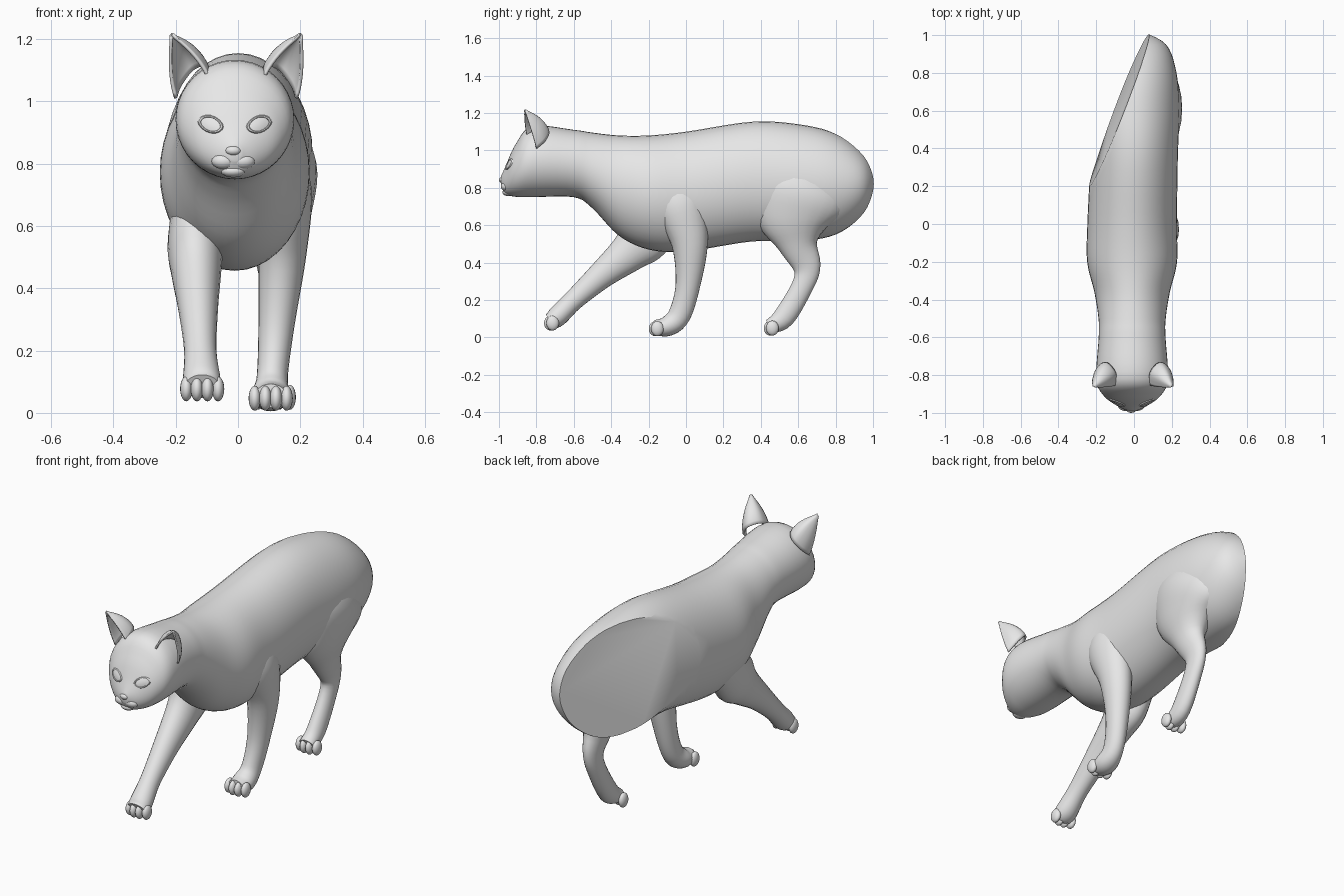
import bpy, bmesh, math
from mathutils import Vector
from mathutils.bvhtree import BVHTree

if "Cube" in bpy.data.objects:
    bpy.data.objects.remove(bpy.data.objects["Cube"])

fur = bpy.data.materials.new("plain_grey")
fur.diffuse_color = (0.8, 0.8, 0.8, 1)
fur.use_nodes = True
fur.node_tree.nodes["Principled BSDF"].inputs["Base Color"].default_value = fur.diffuse_color
MID = -0.01  # symmetry line of the head


def finish(bm, name, angle=50):
    bmesh.ops.recalc_face_normals(bm, faces=bm.faces)
    me = bpy.data.meshes.new(name)
    bm.to_mesh(me)
    bm.free()
    ob = bpy.data.objects.new(name, me)
    bpy.context.collection.objects.link(ob)
    me.materials.append(fur)
    bpy.ops.object.select_all(action='DESELECT')
    ob.select_set(True)
    bpy.context.view_layer.objects.active = ob
    bpy.ops.object.shade_smooth_by_angle(angle=math.radians(angle))
    return ob


def smooth_rows(rows, steps):
    """Catmull-Rom interpolation between rows of numbers."""
    out = []
    for i in range(len(rows) - 1):
        a, b = rows[max(i - 1, 0)], rows[i]
        c, d = rows[i + 1], rows[min(i + 2, len(rows) - 1)]
        for s in range(steps):
            t = s / steps
            out.append([0.5 * (2 * q + (r - p) * t + (2 * p - 5 * q + 4 * r - w) * t * t
                               + (3 * q - p - 3 * r + w) * t ** 3)
                        for p, q, r, w in zip(a, b, c, d)])
    return out + [list(rows[-1])]


def loft(rows, upright=False, seg=32, steps=5):
    """Skin of oval rings; each row is x, y, z, side radius, other radius."""
    rows = smooth_rows(rows, steps)
    pts = [Vector(r[:3]) for r in rows]
    bm = bmesh.new()
    rings = []
    for i, r in enumerate(rows):
        t = (pts[min(i + 1, len(pts) - 1)] - pts[max(i - 1, 0)]).normalized()
        n = Vector((0, 0, 1)) if upright else Vector((1, 0, 0)).cross(t).normalized()
        ring = []
        for k in range(seg):
            a = 2 * math.pi * k / seg
            ring.append(bm.verts.new(pts[i] + Vector((max(r[3], .004) * math.cos(a), 0, 0))
                                     + n * max(r[4], .004) * math.sin(a)))
        rings.append(ring)
    for p, q in zip(rings, rings[1:]):
        for k in range(seg):
            j = (k + 1) % seg
            bm.faces.new((p[k], p[j], q[j], q[k]))
    bm.faces.new(rings[0])
    bm.faces.new(rings[-1])
    return bm


def ellipsoid(name, loc, size):
    bm = bmesh.new()
    bmesh.ops.create_uvsphere(bm, u_segments=16, v_segments=10, radius=1)
    for v in bm.verts:
        v.co = Vector(loc) + Vector([v.co[i] * size[i] for i in range(3)])
    return finish(bm, name, 80)


# Head and torso: y, top, bottom, half width
profile = [
    (-.99, .86, .81, .02), (-.965, .915, .768, .075), (-.91, 1.035, .752, .15),
    (-.82, 1.13, .75, .19), (-.60, 1.11, .75, .177), (-.50, 1.095, .69, .178),
    (-.36, 1.08, .545, .2), (-.20, 1.08, .47, .238), (.0, 1.10, .46, .237),
    (.35, 1.153, .513, .232), (.60, 1.14, .515, .24), (.80, 1.09, .55, .225),
    (.95, .985, .66, .17), (1.02, .86, .80, .04)]
body = loft([(MID if y < .3 else 0, y, (t + b) / 2, w, (t - b) / 2)
             for y, t, b, w in profile], True, 40)

# Slanted flat cut across the rump
bmesh.ops.bisect_plane(body, geom=body.verts[:] + body.edges[:] + body.faces[:],
                       plane_co=(-.07, .62, .85), plane_no=(-.93, .366, .09), clear_outer=True)
bmesh.ops.holes_fill(body, edges=[e for e in body.edges if e.is_boundary], sides=0)
face_tree = BVHTree.FromBMesh(body)
finish(body, "head_and_torso")


def leg(name, x_top, x_paw, rows):
    """Leg along a path of y, z, side radius, front-back radius, plus four toes."""
    z0, z1 = rows[0][1], rows[-1][1]
    path = [(x_paw + (x_top - x_paw) * min(1, 1.4 * (z - z1) / (z0 - z1)), y, z, rx, rn)
            for y, z, rx, rn in rows]
    finish(loft(path, seg=24), name)
    y, z = rows[-1][:2]
    for k in range(4):
        off = k - 1.5
        back = .012 if abs(off) > 1 else 0
        ellipsoid(name + "_toe", (x_paw + off * .034, y + .005 + back, z - .008),
                  (.02, .034, .04))


leg("hind_leg", .127, .115, [
    (.68, .97, .05, .08), (.62, .80, .125, .25), (.585, .64, .11, .22), (.60, .50, .07, .11),
    (.645, .38, .043, .075), (.625, .28, .04, .058), (.525, .11, .045, .058),
    (.445, .058, .045, .038)])
leg("front_leg_standing", .15, .105, [
    (-.06, .82, .06, .09), (-.03, .70, .088, .13), (.02, .5, .077, .097),
    (.01, .28, .058, .066), (-.035, .12, .05, .06), (-.10, .06, .06, .054),
    (-.17, .055, .05, .038)])
leg("front_leg_reaching", -.138, -.115, [
    (-.10, .70, .07, .12), (-.22, .54, .088, .14), (-.31, .45, .08, .105),
    (-.45, .335, .064, .074), (-.60, .20, .052, .055), (-.69, .11, .06, .055),
    (-.73, .085, .055, .042)])

# Ears: curved shells narrowing to a rounded tip
arc = [Vector(p) for p in smooth_rows([
    (-.095, -.85, 1.075), (-.10, -.785, 1.115), (-.145, -.735, 1.10),
    (-.185, -.755, 1.05), (-.20, -.80, 1.01)], 4)]
mid, tip = (arc[0] + arc[-1]) / 2, Vector((-.213, -.862, 1.212))
for side, name in ((1, "ear_left"), (-1, "ear_right")):
    bm = bmesh.new()
    rows = []
    for i in range(11):
        t = i / 10
        w = 1 - t ** 1.7 if i < 10 else .05
        row = []
        for p in arc:
            q = mid.lerp(tip, t) + (p - mid) * w
            row.append(bm.verts.new((MID + .004 + side * (q.x - MID - .004), q.y, q.z)))
        rows.append(row)
    for p, q in zip(rows, rows[1:]):
        for k in range(len(p) - 1):
            bm.faces.new((p[k], p[k + 1], q[k + 1], q[k]))
    ob = finish(bm, name)
    mod = ob.modifiers.new("thickness", 'SOLIDIFY')
    mod.thickness = .01
    mod.offset = 0


# Eyes: almond plates with a raised rim, laid on the face
def on_face(x, z, lift):
    hit = face_tree.ray_cast(Vector((x, -2, z)), Vector((0, 1, 0)))[0]
    return Vector((x, (hit.y if hit else -.93) - lift, z))


for side, name in ((-1, "eye_left"), (1, "eye_right")):
    bm = bmesh.new()
    loops = []
    for scale, lift in ((1.3, -.002), (1.15, .006), (1.0, .006), (.95, .002), (.5, .005)):
        ring = []
        for k in range(16):
            a = 2 * math.pi * k / 16
            dx = .033 * scale * math.cos(a)
            dz = .023 * scale * math.sin(a) * (.75 + .25 * abs(math.sin(a))) + dx * .2
            ring.append(bm.verts.new(on_face(MID + side * (.078 + dx), .927 + dz, lift)))
        loops.append(ring)
    for p, q in zip(loops, loops[1:]):
        for k in range(16):
            j = (k + 1) % 16
            bm.faces.new((p[k], p[j], q[j], q[k]))
    bm.faces.new(loops[-1])
    finish(bm, name, 25)

# Muzzle
ellipsoid("nose", (MID - .005, -.982, .842), (.026, .018, .016))
ellipsoid("chin", (MID - .005, -.952, .776), (.04, .03, .02))
for s in (-1, 1):
    ellipsoid("whisker_pad", (MID - .005 + s * .03, -.962, .808), (.04, .028, .026))
